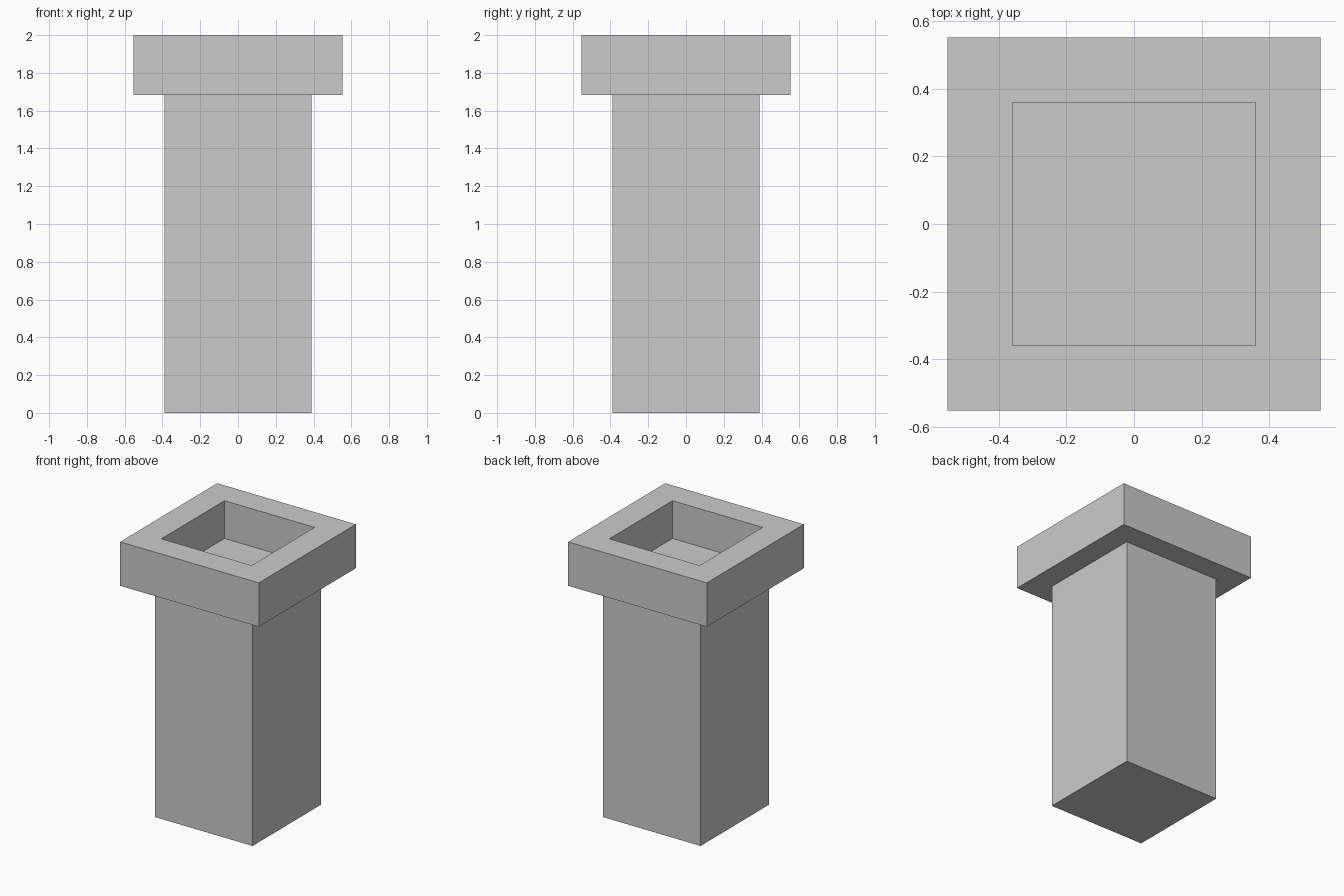
import bpy
import bmesh

if "Cube" in bpy.data.objects:
    bpy.data.objects.remove(bpy.data.objects["Cube"])

SHAFT, CAP, RECESS = 0.388, 0.552, 0.359      # half widths
CAP_BOTTOM, FLOOR, TOP = 1.684, 1.728, 2.0    # heights


def square(bm, half, z):
    corners = [(-half, -half), (half, -half), (half, half), (-half, half)]
    return [bm.verts.new((x, y, z)) for x, y in corners]


# Square pedestal: shaft, overhanging cap and recessed top, one closed shell
bm = bmesh.new()
profile = [(SHAFT, 0), (SHAFT, CAP_BOTTOM), (CAP, CAP_BOTTOM),
           (CAP, TOP), (RECESS, TOP), (RECESS, FLOOR)]
rings = [square(bm, half, z) for half, z in profile]
for lower, upper in zip(rings, rings[1:]):
    for i in range(4):
        j = (i + 1) % 4
        bm.faces.new((lower[i], lower[j], upper[j], upper[i]))

# Base and recess floor
bm.faces.new(rings[0][::-1])
bm.faces.new(rings[-1])
bmesh.ops.recalc_face_normals(bm, faces=bm.faces)

mesh = bpy.data.meshes.new("pedestal")
bm.to_mesh(mesh)
bm.free()
bpy.context.collection.objects.link(bpy.data.objects.new("pedestal", mesh))
